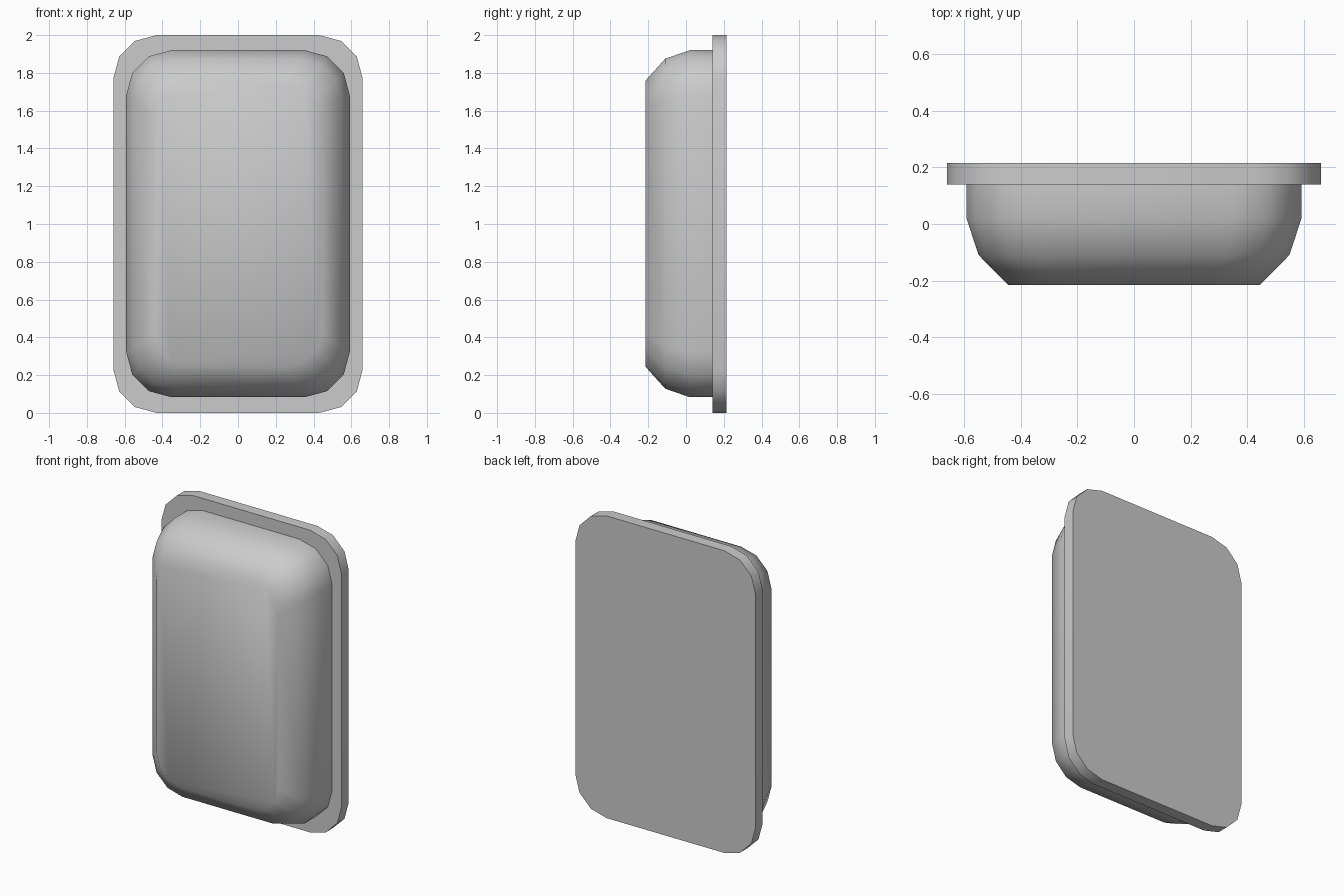
import bpy, bmesh, math

if "Cube" in bpy.data.objects:
    bpy.data.objects.remove(bpy.data.objects["Cube"])

SEGMENTS = 3  # sides per rounded corner


def rounded_ring(bm, half_w, z_low, z_high, radius, y):
    """Loop of vertices forming a rounded rectangle facing -y."""
    ring = []
    corners = [(1, z_high - radius, 0), (-1, z_high - radius, 90),
               (-1, z_low + radius, 180), (1, z_low + radius, 270)]
    for side, cz, start in corners:
        cx = side * (half_w - radius)
        for i in range(SEGMENTS + 1):
            a = math.radians(start + 90 * i / SEGMENTS)
            ring.append(bm.verts.new((cx + radius * math.cos(a), y,
                                      cz + radius * math.sin(a))))
    return ring


def loft(name, sections):
    """Closed solid through a series of rounded rectangles."""
    bm = bmesh.new()
    rings = [rounded_ring(bm, *s) for s in sections]
    n = len(rings[0])
    for a, b in zip(rings, rings[1:]):
        for i in range(n):
            j = (i + 1) % n
            bm.faces.new((a[i], a[j], b[j], b[i]))
    bm.faces.new(rings[0])
    bm.faces.new(rings[-1][::-1])
    bmesh.ops.recalc_face_normals(bm, faces=bm.faces)
    mesh = bpy.data.meshes.new(name)
    bm.to_mesh(mesh)
    bm.free()
    obj = bpy.data.objects.new(name, mesh)
    bpy.context.collection.objects.link(obj)
    bpy.ops.object.select_all(action='DESELECT')
    obj.select_set(True)
    bpy.context.view_layer.objects.active = obj
    bpy.ops.object.shade_smooth_by_angle(angle=math.radians(60))
    return obj


# Flat back plate: half width, low z, high z, corner radius, y
loft("back_plate", [(0.66, 0.0, 2.0, 0.23, 0.215),
                    (0.66, 0.0, 2.0, 0.23, 0.14)])

# Raised front body with a softened rim
loft("front_body", [(0.592, 0.083, 1.92, 0.24, 0.14),
                    (0.592, 0.083, 1.92, 0.24, 0.02),
                    (0.549, 0.128, 1.875, 0.22, -0.11),
                    (0.445, 0.245, 1.758, 0.18, -0.215)])
